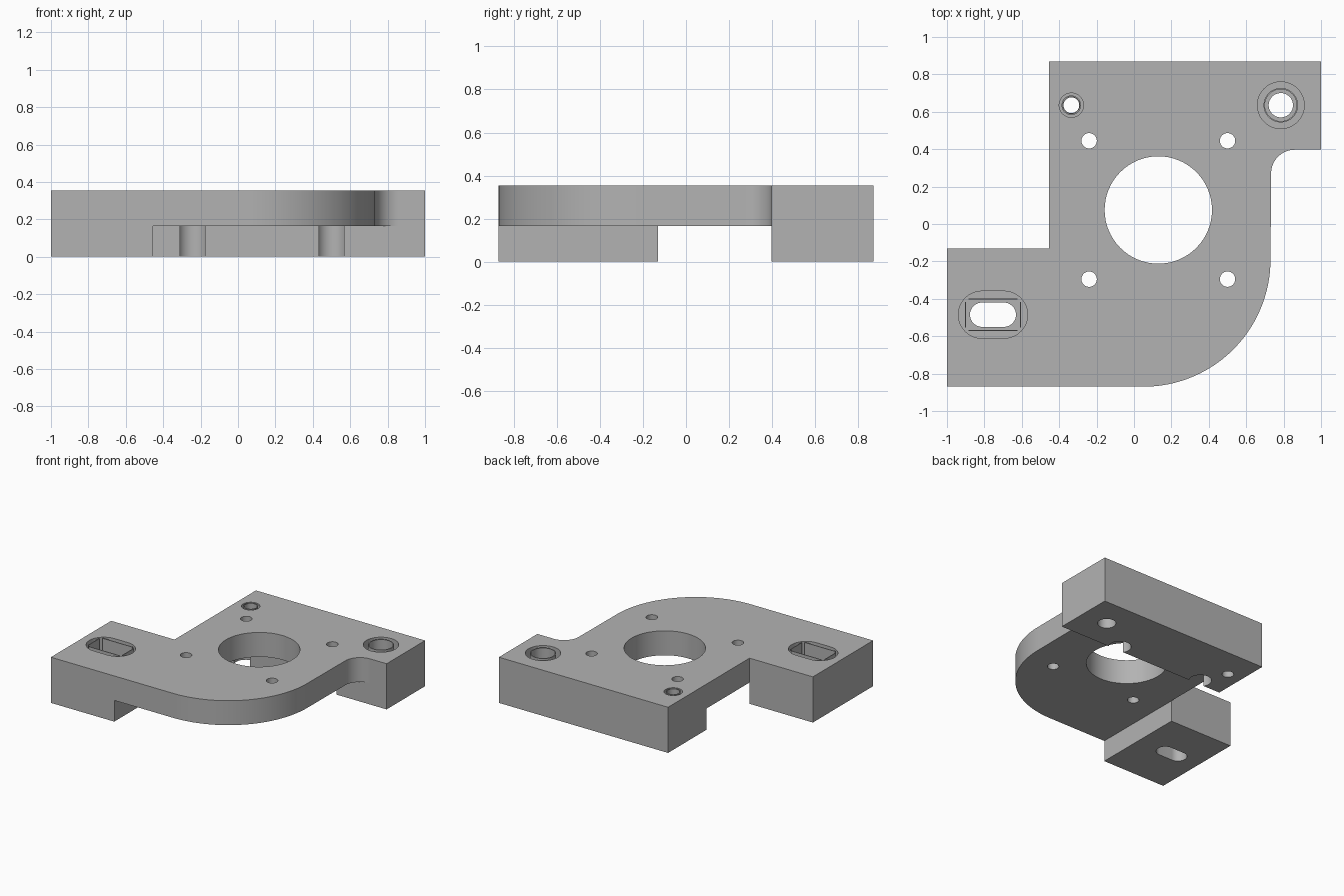
import bpy, bmesh
from math import sin, cos, radians

cube = bpy.data.objects.get("Cube")
if cube:
    bpy.data.objects.remove(cube, do_unlink=True)

TOP, PLATE_BASE, BORE_FLOOR = 0.355, 0.165, 0.12

grey = bpy.data.materials.new("matte grey")
grey.use_nodes = True
grey.diffuse_color = (0.45, 0.45, 0.45, 1)
grey.node_tree.nodes["Principled BSDF"].inputs["Base Color"].default_value = (0.45, 0.45, 0.45, 1)


def arc(cx, cy, r, start, end, steps=24):
    angles = [radians(start + (end - start) * i / steps) for i in range(steps + 1)]
    return [(cx + r * cos(a), cy + r * sin(a)) for a in angles]


def circle(cx, cy, r):
    return arc(cx, cy, r, 0, 360, 64)[:-1]


def stadium(cx, cy, half_x, r):
    d = half_x - r
    return arc(cx + d, cy, r, -90, 90) + arc(cx - d, cy, r, 90, 270)


def prism(name, outline, z0, z1):
    bm = bmesh.new()
    face = bm.faces.new([bm.verts.new((x, y, z0)) for x, y in outline])
    out = bmesh.ops.extrude_face_region(bm, geom=[face])
    moved = [v for v in out["geom"] if isinstance(v, bmesh.types.BMVert)]
    bmesh.ops.translate(bm, verts=moved, vec=(0, 0, z1 - z0))
    bmesh.ops.recalc_face_normals(bm, faces=bm.faces)
    mesh = bpy.data.meshes.new(name)
    bm.to_mesh(mesh)
    bm.free()
    mesh.materials.append(grey)
    obj = bpy.data.objects.new(name, mesh)
    bpy.context.collection.objects.link(obj)
    return obj


def activate(obj):
    bpy.ops.object.select_all(action="DESELECT")
    obj.select_set(True)
    bpy.context.view_layer.objects.active = obj


def cut(obj, outline, z0=-0.1, z1=TOP + 0.1):
    cutter = prism("cutter", outline, z0, z1)
    cutter.hide_render = True
    mod = obj.modifiers.new("cut", "BOOLEAN")
    mod.operation, mod.solver, mod.object = "DIFFERENCE", "EXACT", cutter
    activate(obj)
    bpy.ops.object.modifier_apply(modifier=mod.name)
    bpy.data.objects.remove(cutter, do_unlink=True)


# Full-height bracket outline with the large rounded corner and the fillet
outline = [(-1, -0.87)] + arc(0.05, -0.19, 0.68, -90, 0, 40)
outline += arc(0.86, 0.27, 0.127, 180, 90)
outline += [(1, 0.397), (1, 0.87), (-0.455, 0.87), (-0.455, -0.13), (-1, -0.13)]
bracket = prism("mounting_bracket", outline, 0, TOP)

# Motor recess underneath, with round screw reliefs in the back foot
recess = [(-0.455, -1), (1.2, -1), (1.2, 0.397)]
for x in (0.5, -0.243):
    recess += arc(x, 0.44, 0.08, -32.5, 212.5)
recess += [(-0.6, 0.397), (-0.6, -0.13), (-0.455, -0.13)]
cut(bracket, recess, -0.1, PLATE_BASE)

# Motor opening and its four screw holes
cut(bracket, circle(0.13, 0.075, 0.287))
for x in (-0.24, 0.5):
    for y in (-0.295, 0.445):
        cut(bracket, circle(x, y, 0.041))

# Counterbored mounting holes with thin sleeves inside
for name, x, bore, sleeve, hole in (("large", 0.785, 0.125, 0.092, 0.065),
                                    ("small", -0.335, 0.065, 0.052, 0.042)):
    cut(bracket, circle(x, 0.635, hole))
    cut(bracket, circle(x, 0.635, bore), BORE_FLOOR)
    ring = prism(name + "_bore_sleeve", circle(x, 0.635, sleeve), BORE_FLOOR, TOP)
    cut(ring, circle(x, 0.635, sleeve - 0.007))
    activate(ring)
    bpy.ops.object.shade_smooth_by_angle(angle=radians(30))

# Counterbored adjustment slot
SX, SY = -0.754, -0.485
cut(bracket, stadium(SX, SY, 0.123, 0.065))
cut(bracket, stadium(SX, SY, 0.185, 0.126), BORE_FLOOR)


# Thin support walls in the slot
def wall(name, cx, cy, hx, hy):
    prism(name, [(cx - hx, cy - hy), (cx + hx, cy - hy),
                 (cx + hx, cy + hy), (cx - hx, cy + hy)], BORE_FLOOR, TOP)


for side, sign in (("left", 1), ("right", -1)):
    wall(side + "_slot_wall", SX + sign * 0.147, SY, 0.003, 0.068)
for side, sign in (("back", 1), ("front", -1)):
    wall(side + "_slot_wall", SX, SY + sign * 0.085, 0.13, 0.003)

activate(bracket)
bpy.ops.object.shade_smooth_by_angle(angle=radians(30))
